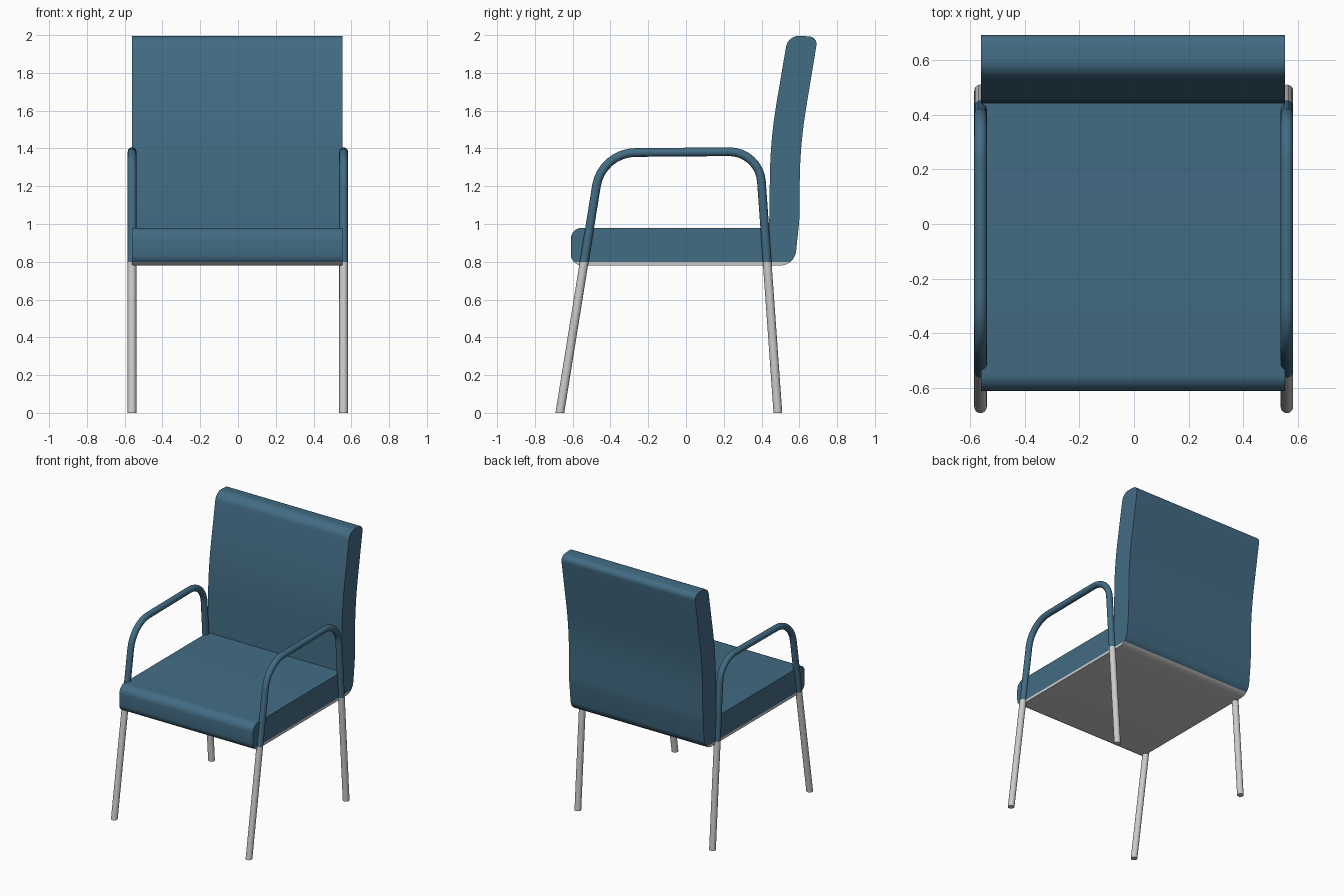
import bpy, bmesh, math
from mathutils import Vector

if "Cube" in bpy.data.objects:
    bpy.data.objects.remove(bpy.data.objects["Cube"])

SPLIT = 0.80  # height where the blue upper portion meets the grey lower portion
blue = bpy.data.materials.new("blue")
blue.diffuse_color = (0.055, 0.15, 0.23, 1)
blue.use_nodes = True
blue.node_tree.nodes["Principled BSDF"].inputs["Base Color"].default_value = blue.diffuse_color


def rounded(corners, closed, steps=8):
    """Turn (y, z, radius) corners into a path with filleted corners."""
    out, n = [], len(corners)
    for i, (y, z, r) in enumerate(corners):
        p = Vector((y, z))
        if r == 0 or (not closed and i in (0, n - 1)):
            out.append(p)
            continue
        u = (Vector(corners[i - 1][:2]) - p).normalized()
        v = (Vector(corners[(i + 1) % n][:2]) - p).normalized()
        half = u.angle(v) / 2
        centre = p + (u + v).normalized() * (r / math.sin(half))
        t = r / math.tan(half)
        a, b = p + u * t - centre, p + v * t - centre
        ang = a.angle(b)
        for k in range(steps + 1):
            f = k / steps
            out.append(centre + (a * math.sin((1 - f) * ang) + b * math.sin(f * ang)) / math.sin(ang))
    return out


def cut(bm, z, keep_above):
    bmesh.ops.bisect_plane(bm, geom=bm.verts[:] + bm.edges[:] + bm.faces[:],
                           plane_co=(0, 0, z), plane_no=(0, 0, 1),
                           clear_inner=keep_above, clear_outer=not keep_above)


def finish(name, bm, mat=None):
    me = bpy.data.meshes.new(name)
    bm.to_mesh(me)
    bm.free()
    me.shade_smooth()
    me.set_sharp_from_angle(angle=math.radians(35))
    if mat:
        me.materials.append(mat)
    bpy.context.collection.objects.link(bpy.data.objects.new(name, me))


def slab(path, x0, x1):
    bm = bmesh.new()
    face = bm.faces.new([bm.verts.new((x0, p.x, p.y)) for p in path])
    ext = bmesh.ops.extrude_face_region(bm, geom=[face], use_keep_orig=True)
    moved = [g for g in ext["geom"] if isinstance(g, bmesh.types.BMVert)]
    bmesh.ops.translate(bm, verts=moved, vec=(x1 - x0, 0, 0))
    bmesh.ops.recalc_face_normals(bm, faces=bm.faces[:])
    return bm


def tube(path, x, radius, sides=20):
    bm = bmesh.new()
    rings = []
    for i, p in enumerate(path):
        d = (path[min(i + 1, len(path) - 1)] - path[max(i - 1, 0)]).normalized()
        n = Vector((-d.y, d.x))
        ring = []
        for k in range(sides):
            a = 2 * math.pi * k / sides
            q = p + n * (radius * math.sin(a))
            ring.append(bm.verts.new((x + radius * math.cos(a), q.x, q.y)))
        rings.append(ring)
    for r, s in zip(rings, rings[1:]):
        for k in range(sides):
            j = (k + 1) % sides
            bm.faces.new((r[k], r[j], s[j], s[k]))
    bm.faces.new(rings[0])
    bm.faces.new(rings[-1])
    bmesh.ops.recalc_face_normals(bm, faces=bm.faces[:])
    return bm


# Seat and backrest: one padded L-shaped side profile
profile = rounded([
    (-0.61, 0.98, 0.06), (-0.61, 0.78, 0.06),
    (0.575, 0.78, 0.085), (0.60, 1.02, 0.6), (0.604, 1.42, 2.5),
    (0.698, 1.99, 0.04), (0.54, 2.0, 0.07),
    (0.447, 1.45, 2.5), (0.44, 0.98, 0),
], True)
upper = slab(profile, -0.56, 0.552)
cut(upper, SPLIT, True)
finish("seat_and_backrest", upper, blue)
lower = slab(profile, -0.56, 0.552)
cut(lower, SPLIT, False)
finish("seat_underside", lower)

# Side frames: bent tubes, blue armrest above and grey legs below
frame = rounded([
    (-0.676, -0.05, 0), (-0.446, 1.377, 0.21),
    (0.388, 1.384, 0.17), (0.490, -0.05, 0),
], False)
for side, x in (("left", -0.561), ("right", 0.559)):
    arm = tube(frame, x, 0.023)
    cut(arm, SPLIT, True)
    finish("armrest_" + side, arm, blue)
    legs = tube(frame, x, 0.023)
    cut(legs, SPLIT, False)
    cut(legs, 0, True)
    feet = [e for e in legs.edges if e.is_boundary and max(v.co.z for v in e.verts) < 0.01]
    bmesh.ops.holes_fill(legs, edges=feet, sides=0)
    finish("legs_" + side, legs)
